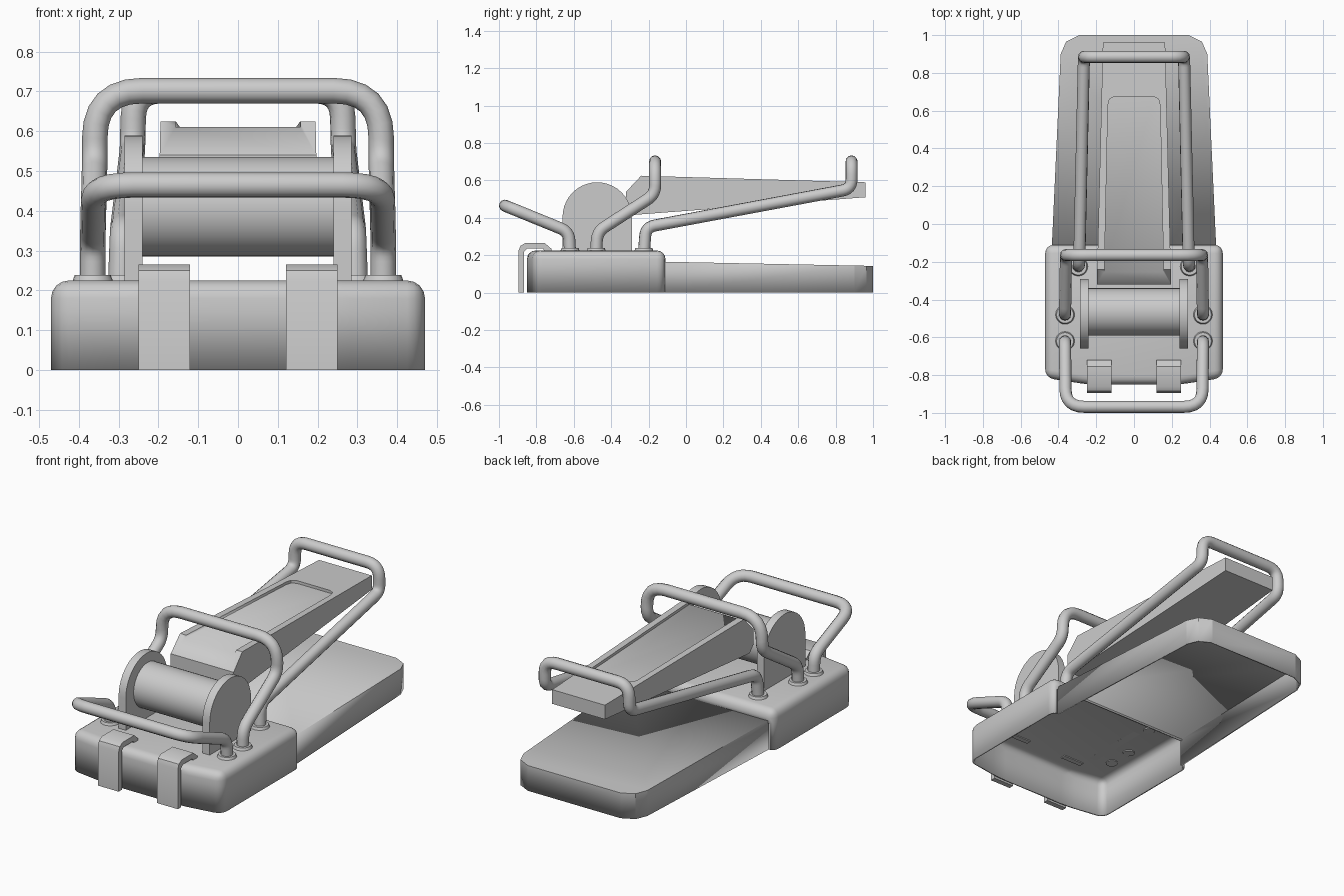
import bpy, bmesh, math
from mathutils import Vector

cube = bpy.data.objects.get("Cube")
if cube:
    bpy.data.objects.remove(cube, do_unlink=True)

grey = bpy.data.materials.new("light grey")
grey.use_nodes = True
grey.diffuse_color = (0.6, 0.6, 0.6, 1)
grey.node_tree.nodes["Principled BSDF"].inputs["Base Color"].default_value = (0.6, 0.6, 0.6, 1)


def finish(name, mesh, angle=35):
    """Link a mesh as a named, grey, angle-smoothed object."""
    mesh.name = name
    obj = bpy.data.objects.new(name, mesh)
    bpy.context.collection.objects.link(obj)
    mesh.materials.clear()
    mesh.materials.append(grey)
    bpy.ops.object.select_all(action='DESELECT')
    obj.select_set(True)
    bpy.context.view_layer.objects.active = obj
    bpy.ops.object.shade_smooth_by_angle(angle=math.radians(angle))
    return obj


def loft(ring_a, ring_b):
    """Closed solid between two matching outlines."""
    bm = bmesh.new()
    a = [bm.verts.new(p) for p in ring_a]
    b = [bm.verts.new(p) for p in ring_b]
    n = len(a)
    bm.faces.new(a)
    bm.faces.new(b[::-1])
    for i in range(n):
        bm.faces.new((a[i], b[i], b[(i + 1) % n], a[(i + 1) % n]))
    bmesh.ops.recalc_face_normals(bm, faces=bm.faces)
    return bm


def upright(outline, low, high):
    """Solid from a plan outline; low and high give z from y."""
    return loft([(x, y, low(y)) for x, y in outline], [(x, y, high(y)) for x, y in outline])


def sideways(profile, left, right):
    """Solid from a side profile; left and right give x from y."""
    return loft([(left(y), y, z) for y, z in profile], [(right(y), y, z) for y, z in profile])


def make(name, bm, angle=35):
    mesh = bpy.data.meshes.new(name)
    bm.to_mesh(mesh)
    bm.free()
    return finish(name, mesh, angle)


def mirrored(half):
    return half + [(-x, y) for x, y in reversed(half)]


def remove_faces(bm, rule):
    bmesh.ops.delete(bm, geom=[f for f in bm.faces if rule(f)], context='FACES')


def add_wall(obj):
    mod = obj.modifiers.new("wall", 'SOLIDIFY')
    mod.thickness = 0.01
    mod.offset = -1


def ground(y):
    return 0.0


# Front housing: rounded shell, open below and towards the tray
bm = upright(mirrored([(0.47, -0.11), (0.47, -0.815), (0.24, -0.85)]), ground, lambda y: 0.225)
edges = [e for e in bm.edges if max(v.co.z for v in e.verts) > 0.1]
bmesh.ops.bevel(bm, geom=edges, offset=0.045, segments=4, profile=0.5, affect='EDGES', clamp_overlap=True)
bmesh.ops.bisect_plane(bm, geom=bm.verts[:] + bm.edges[:] + bm.faces[:],
                       plane_co=(0, 0, 0.15), plane_no=(0, 0, 1))
remove_faces(bm, lambda f: f.normal.z < -0.9 or
             (f.normal.y > 0.95 and f.calc_center_median().z < 0.15))
add_wall(make("front_housing", bm))

# Rear tray: tapered open shell with clipped corners
bm = upright(mirrored([(0.435, -0.12), (0.388, 0.9), (0.36, 0.965), (0.29, 1.0)]),
             ground, lambda y: 0.165 - 0.02 * (y + 0.11))
remove_faces(bm, lambda f: f.normal.z < -0.9 or f.normal.y < -0.9)
add_wall(make("rear_tray", bm, 20))

# Pedal with a recessed top panel open at the front
def pedal_half(y):
    return 0.195 - 0.025 * (y + 0.25)


def pedal_top(y):
    return 0.625 - 0.03 * (y + 0.24)


pedal = make("pedal", sideways([(-0.32, 0.45), (-0.32, 0.54), (-0.24, 0.625), (0.96, 0.59),
                                (0.96, 0.51), (-0.29, 0.415)],
                               lambda y: -pedal_half(y), pedal_half), 20)
cutter = make("recess_cutter", upright(mirrored([(0.162, -0.5), (0.138, 0.63), (0.13, 0.66), (0.105, 0.675)]),
                                       lambda y: pedal_top(y) - 0.015, lambda y: pedal_top(y) + 0.1))
cutter.hide_render = True
mod = pedal.modifiers.new("recess", 'BOOLEAN')
mod.operation = 'DIFFERENCE'
mod.solver = 'EXACT'
mod.object = cutter
bpy.ops.object.select_all(action='DESELECT')
bpy.context.view_layer.objects.active = pedal
pedal.select_set(True)
bpy.ops.object.modifier_apply(modifier=mod.name)
bpy.data.objects.remove(cutter, do_unlink=True)

# Roller between the cheeks
ring = [(-0.465 + 0.125 * math.cos(t), 0.41 + 0.125 * math.sin(t))
        for t in (math.tau * i / 40 for i in range(40))]
make("roller", sideways(ring, lambda y: -0.25, lambda y: 0.25))

# Arched cheeks and front straps on both sides
arch = [(-0.475 + 0.185 * math.cos(t), 0.405 + 0.185 * math.sin(t))
        for t in (math.pi * i / 20 for i in range(21))]
cheek = [(-0.29, 0.215)] + arch + [(-0.66, 0.215)]
strap = [(-0.895, 0), (-0.895, 0.225), (-0.885, 0.25), (-0.86, 0.265), (-0.755, 0.265), (-0.72, 0.235),
         (-0.72, 0.21), (-0.75, 0.21), (-0.765, 0.235), (-0.85, 0.235), (-0.865, 0.22), (-0.865, 0)]
for side, s in (("left", 1), ("right", -1)):
    make(side + "_cheek", sideways(cheek, lambda y: s * 0.24, lambda y: s * 0.285))
    make(side + "_strap", sideways(strap, lambda y: s * 0.12, lambda y: s * 0.25))


def rounded(points, radii):
    """Replace each inner corner with a short arc."""
    path = [points[0]]
    for i in range(1, len(points) - 1):
        p, r = points[i], radii[i]
        a = p + (points[i - 1] - p).normalized() * r
        b = p + (points[i + 1] - p).normalized() * r
        for k in range(7):
            t = k / 6
            path.append(a * (1 - t) ** 2 + p * 2 * t * (1 - t) + b * t * t)
    return path + [points[-1]]


def bar(name, legs, corner):
    """Bent tube: legs run from the foot to the crossbar, then mirror."""
    half = [Vector(p) for p in legs]
    points = half + [Vector((-p.x, p.y, p.z)) for p in reversed(half)]
    n = len(points)
    radii = [corner if i in (n // 2 - 1, n // 2) else 0.05 for i in range(n)]
    path = rounded(points, radii)
    curve = bpy.data.curves.new(name, 'CURVE')
    curve.dimensions = '3D'
    curve.bevel_depth = 0.032
    curve.bevel_resolution = 4
    curve.use_fill_caps = True
    spline = curve.splines.new('POLY')
    spline.points.add(len(path) - 1)
    for sp, p in zip(spline.points, path):
        sp.co = (*p, 1)
    temp = bpy.data.objects.new(name + "_path", curve)
    bpy.context.collection.objects.link(temp)
    graph = bpy.context.evaluated_depsgraph_get()
    mesh = bpy.data.meshes.new_from_object(temp.evaluated_get(graph))
    bpy.data.objects.remove(temp, do_unlink=True)
    finish(name, mesh, 50)
    # Round collars at the feet
    for side, s in (("left", 1), ("right", -1)):
        disc = bmesh.new()
        bmesh.ops.create_cone(disc, cap_ends=True, segments=20, radius1=0.052, radius2=0.045, depth=0.018)
        bmesh.ops.translate(disc, verts=disc.verts, vec=(s * half[0].x, half[0].y, 0.23))
        make(f"{name}_{side}_collar", disc)


bar("front_bar", [(0.365, -0.62, 0.21), (0.365, -0.625, 0.325), (0.362, -0.968, 0.465)], 0.1)
bar("middle_bar", [(0.365, -0.48, 0.21), (0.365, -0.475, 0.325), (0.36, -0.165, 0.525),
                   (0.36, -0.165, 0.702)], 0.12)
bar("rear_bar", [(0.295, -0.225, 0.21), (0.29, -0.215, 0.35), (0.265, 0.885, 0.555),
                 (0.262, 0.885, 0.702)], 0.07)
